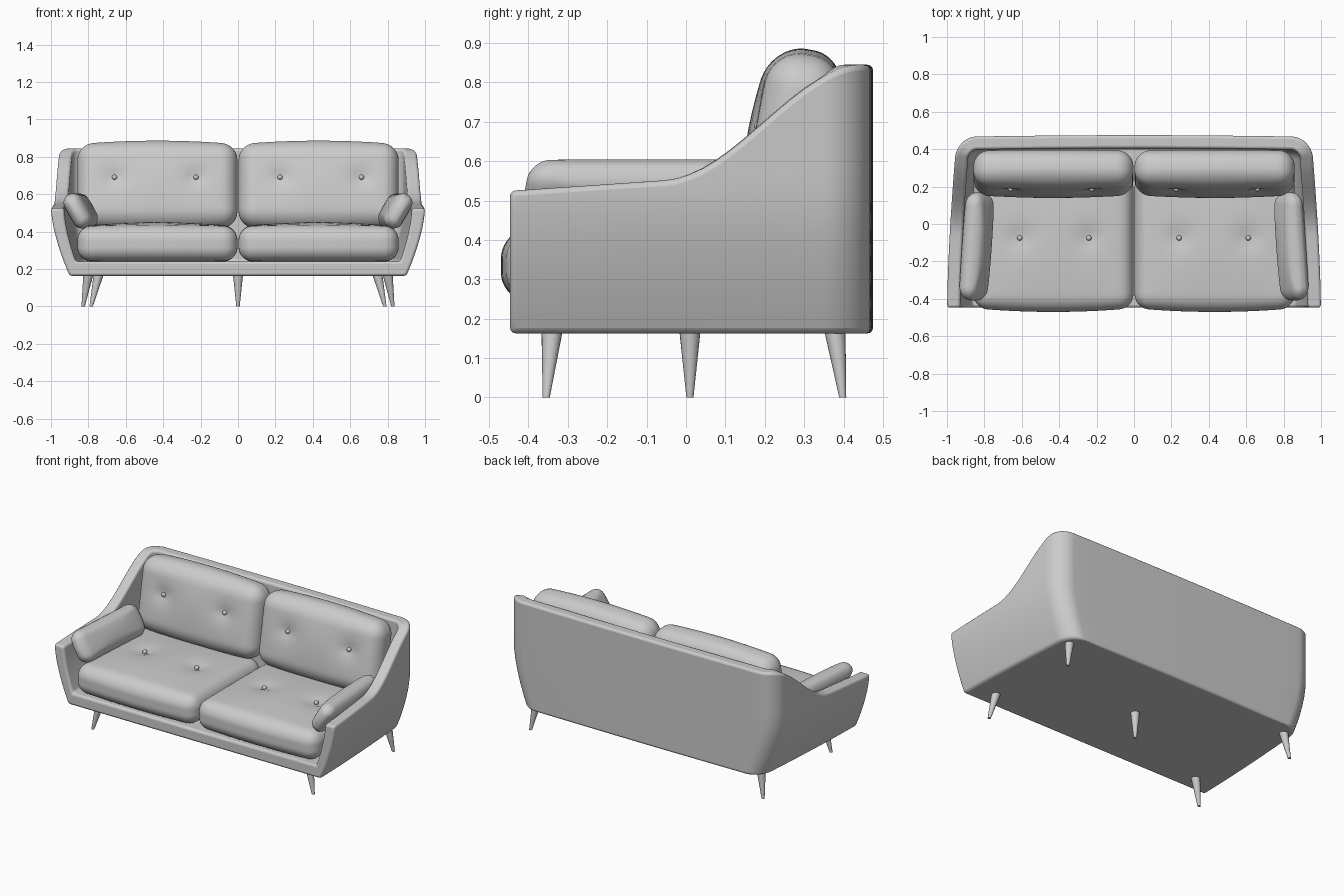
import bpy, bmesh, math
from mathutils import Vector, Matrix, Euler

cube = bpy.data.objects.get("Cube")
if cube:
    bpy.data.objects.remove(cube)

fabric = bpy.data.materials.new("grey")
fabric.use_nodes = True
GREY = (0.6, 0.6, 0.6, 1)
fabric.diffuse_color = GREY
fabric.node_tree.nodes["Principled BSDF"].inputs["Base Color"].default_value = GREY


def finish(bm, name):
    """Turn a bmesh into a smooth-shaded, coloured object."""
    bmesh.ops.recalc_face_normals(bm, faces=bm.faces)
    mesh = bpy.data.meshes.new(name)
    bm.to_mesh(mesh)
    bm.free()
    mesh.materials.append(fabric)
    ob = bpy.data.objects.new(name, mesh)
    bpy.context.collection.objects.link(ob)
    bpy.ops.object.select_all(action='DESELECT')
    ob.select_set(True)
    bpy.context.view_layer.objects.active = ob
    bpy.ops.object.shade_smooth_by_angle(angle=math.radians(40))
    return ob


# Frame: half of a U-shaped wall with floor, mirrored
BOTTOM, FLOOR, FRONT, WALL = 0.163, 0.24, -0.447, 0.07


def rim_height(y):
    t = min(max((y + 0.05) / 0.5, 0), 1)
    slope = 0.03 * min(max((y + 0.44) / 0.44, 0), 1)
    return 0.525 + slope + 0.29 * t * t * (3 - 2 * t)


def flare(z):
    u = min((z - BOTTOM) / 0.365, 1)
    return 1 - 0.1 * (1 - u) ** 1.6


def plan_path():
    pts = []
    for i in range(24):
        t = i / 24
        pts.append(Vector((1 - 0.042 * t ** 1.5, FRONT + t * 0.787)))
    for i in range(13):
        a = math.radians(90 * i / 12)
        pts.append(Vector((0.838 + 0.12 * math.cos(a), 0.34 + 0.128 * math.sin(a))))
    for i in range(1, 9):
        t = i / 8
        pts.append(Vector((0.838 * (1 - t), 0.468 + 0.007 * math.sin(t * math.pi / 2))))
    return pts


path = plan_path()
bm = bmesh.new()
columns = []
LEVELS = 10
for i, p in enumerate(path):
    before, after = path[max(i - 1, 0)], path[min(i + 1, len(path) - 1)]
    d = (after - before).normalized()
    inner = p + Vector((-d.y, d.x)) * WALL
    if i == 0:
        inner.y = FRONT
    if i == len(path) - 1:
        inner.x = 0
    top = rim_height(p.y)
    spine = min(p.y, 0.3)
    coords = [(0, spine, BOTTOM)]
    for k in range(LEVELS + 1):
        z = BOTTOM + (top - BOTTOM) * k / LEVELS
        coords.append((p.x * flare(z), p.y, z))
    for k in range(LEVELS + 1):
        z = top + (FLOOR - top) * k / LEVELS
        coords.append((inner.x * flare(z), inner.y, z))
    coords.append((0, spine, FLOOR))
    columns.append([bm.verts.new(c) for c in coords])
for a, b in zip(columns, columns[1:]):
    for k in range(len(a) - 1):
        bm.faces.new((a[k], a[k + 1], b[k + 1], b[k]))
bm.faces.new(columns[0])
bmesh.ops.remove_doubles(bm, verts=bm.verts, dist=0.0005)
frame = finish(bm, "sofa_frame")
mirror = frame.modifiers.new("mirror", 'MIRROR')
mirror.use_clip = True
bevel = frame.modifiers.new("soft_edges", 'BEVEL')
bevel.width = 0.014
bevel.segments = 3
bevel.limit_method = 'ANGLE'
bevel.angle_limit = math.radians(40)
bevel.use_clamp_overlap = False


# Cushions: rounded boxes with a bulging face and button dimples
def cushion(name, half, radius, place, bulge=0.0, buttons=(), taper=0.0, depth=0.035):
    half = Vector(half)
    bm = bmesh.new()
    bmesh.ops.create_cube(bm, size=2)
    bmesh.ops.subdivide_edges(bm, edges=bm.edges, cuts=31, use_grid_fill=True)
    core = half - Vector((radius,) * 3)
    for v in bm.verts:
        u = v.co.copy()
        # Crowd the grid towards the rounded edges
        s = Vector([math.sin(c * math.pi / 2) for c in u])
        p = Vector([a * b for a, b in zip(s, half)])
        c = Vector([max(-m, min(m, a)) for a, m in zip(p, core)])
        q = c + (p - c).normalized() * radius if (p - c).length > 1e-6 else p
        fx, fy = q.x / half.x, q.y / half.y
        q.z *= 1 - taper * max(abs(fx), abs(fy)) ** 3
        q.z += bulge * (1 - fx * fx) * (1 - fy * fy) * (1 if q.z > 0 else -0.3)
        q.y += 0.02 * (1 - fx * fx) * fy * abs(fy)
        if q.z > 0:
            for bx, by in buttons:
                r2 = (q.x - bx) ** 2 + (q.y - by) ** 2
                q.z -= depth * math.exp(-math.sqrt(r2) / 0.045)
        v.co = q
    # Buttons sit in the dimples
    for bx, by in buttons:
        near = min((v for v in bm.verts if v.co.z > 0),
                   key=lambda v: (v.co.x - bx) ** 2 + (v.co.y - by) ** 2)
        spot = Matrix.Translation((bx, by, near.co.z + 0.007))
        bmesh.ops.create_uvsphere(bm, u_segments=16, v_segments=10, radius=0.014, matrix=spot)
    ob = finish(bm, name)
    ob.matrix_world = place
    return ob


def placed(loc, rot):
    return Matrix.Translation(loc) @ Euler([math.radians(a) for a in rot], 'XYZ').to_matrix().to_4x4()


for side, word in ((1, "left"), (-1, "right")):
    cushion(word + "_seat_cushion", (0.428, 0.36, 0.093), 0.075,
            placed((side * 0.431, -0.09, 0.335), (0, 0, 0)), 0.025,
            [(-side * 0.19, 0.015), (side * 0.18, 0.015)])
    cushion(word + "_back_cushion", (0.428, 0.222, 0.095), 0.085,
            placed((side * 0.431, 0.273, 0.645), (80, 0, 0)), 0.025,
            [(-side * 0.206, 0.03), (side * 0.229, 0.03)])
    cushion(word + "_arm_pillow", (0.1, 0.27, 0.055), 0.048,
            placed((side * 0.842, -0.12, 0.51), (0, side * -60, side * 4)), 0.012, taper=0.25)


# Legs: splayed tapered pegs
def leg(name, top, foot):
    top, foot = Vector(top), Vector(foot)
    bm = bmesh.new()
    rings = []
    for centre, r in ((foot, 0.009), (top, 0.027)):
        rings.append([bm.verts.new(centre + Vector((r * math.cos(a), r * math.sin(a), 0)))
                      for a in (math.tau * i / 20 for i in range(20))])
    for i in range(20):
        j = (i + 1) % 20
        bm.faces.new((rings[0][i], rings[0][j], rings[1][j], rings[1][i]))
    for ring in rings:
        bm.faces.new(ring)
    finish(bm, name)


for side, word in ((1, "left"), (-1, "right")):
    leg(word + "_front_leg", (side * 0.745, -0.34, 0.17), (side * 0.785, -0.355, 0))
    leg(word + "_back_leg", (side * 0.8, 0.378, 0.17), (side * 0.828, 0.398, 0))
leg("centre_leg", (0, 0.01, 0.17), (0, 0.01, 0))
